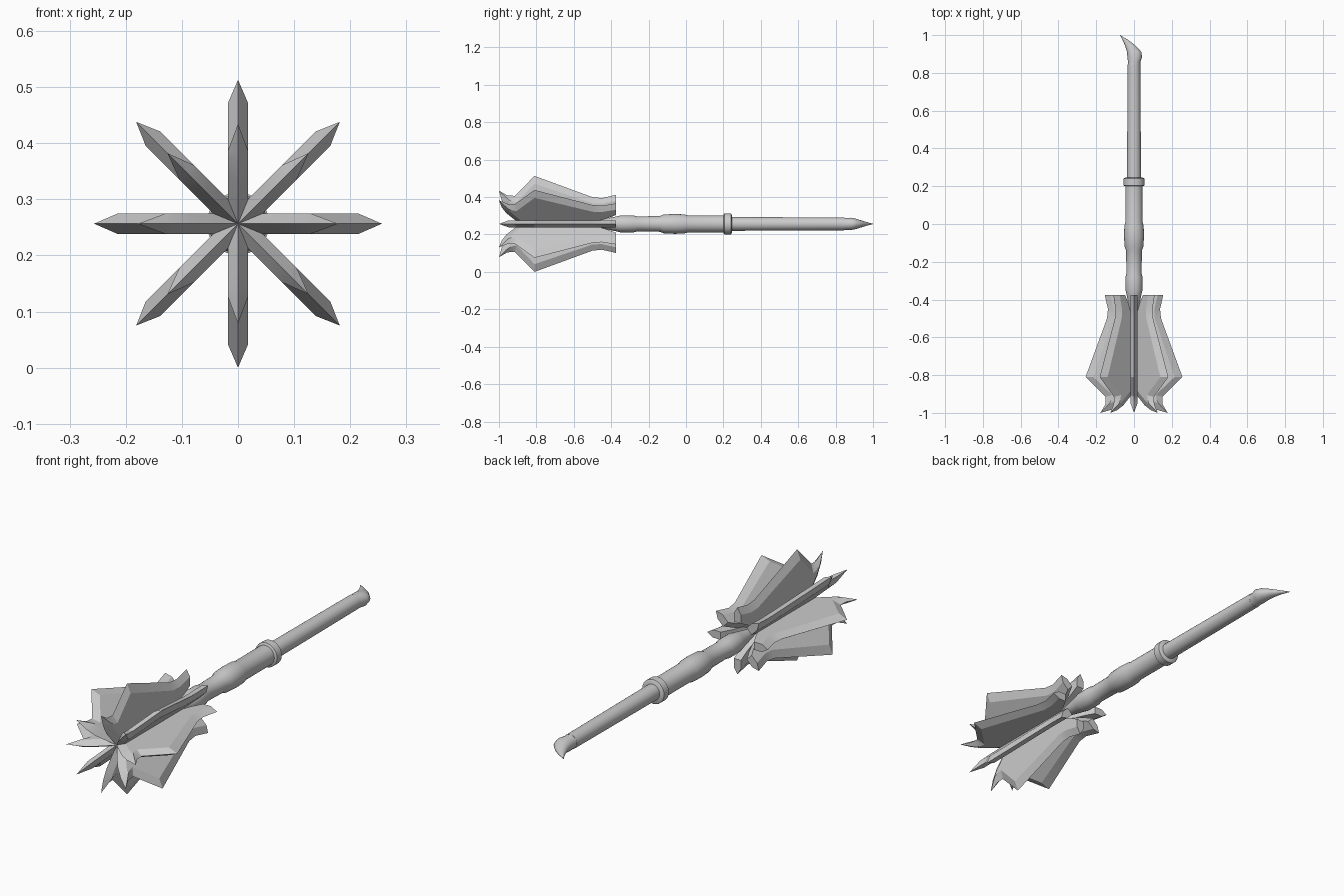
import bpy, bmesh, math
from mathutils import Matrix, Vector

cube = bpy.data.objects.get("Cube")
if cube:
    bpy.data.objects.remove(cube)

AXIS_Z = 0.2565
BLADES = 8
SIDES = 24

steel = bpy.data.materials.new("grey steel")
steel.use_nodes = True
steel.diffuse_color = (0.6, 0.6, 0.6, 1)
steel.node_tree.nodes["Principled BSDF"].inputs["Base Color"].default_value = (0.6, 0.6, 0.6, 1)


def finish(bm, name, angle=30):
    """Turn a bmesh into a smooth-shaded object lying on the weapon's axis."""
    bmesh.ops.remove_doubles(bm, verts=bm.verts, dist=1e-5)
    bmesh.ops.recalc_face_normals(bm, faces=bm.faces)
    mesh = bpy.data.meshes.new(name)
    bm.to_mesh(mesh)
    bm.free()
    mesh.materials.append(steel)
    obj = bpy.data.objects.new(name, mesh)
    bpy.context.collection.objects.link(obj)
    obj.location.z = AXIS_Z
    bpy.ops.object.select_all(action='DESELECT')
    obj.select_set(True)
    bpy.context.view_layer.objects.active = obj
    bpy.ops.object.shade_smooth_by_angle(angle=math.radians(angle))
    return obj


def tube(name, rings):
    """Skin elliptical rings given as left point, right point and half height."""
    bm = bmesh.new()
    loops = []
    for left, right, height in rings:
        a, b = Vector((*left, 0)), Vector((*right, 0))
        mid, half = (a + b) / 2, (b - a) / 2
        loops.append([bm.verts.new(mid + half * math.cos(t) + Vector((0, 0, height * math.sin(t))))
                      for t in (math.tau * i / SIDES for i in range(SIDES))])
    for lo, hi in zip(loops, loops[1:]):
        for i in range(SIDES):
            j = (i + 1) % SIDES
            bm.faces.new((lo[i], lo[j], hi[j], hi[i]))
    bm.faces.new(loops[0])
    bm.faces.new(loops[-1])
    return finish(bm, name, 35)


def lathe(name, profile):
    return tube(name, [((-r, y), (r, y), r) for y, r in profile])


# Handle: tapered socket and swollen grip, collar, plain rod
lathe("grip", [(-0.53, 0.008), (-0.37, 0.04), (-0.35, 0.045), (-0.28, 0.045), (-0.26, 0.04),
               (-0.14, 0.042), (-0.12, 0.05), (-0.06, 0.053), (-0.01, 0.051), (0.01, 0.046),
               (0.21, 0.046)])
lathe("collar", [(0.2, 0.048), (0.205, 0.056), (0.24, 0.056), (0.245, 0.048)])
lathe("rod", [(0.23, 0.037), (0.845, 0.034)])

# Hooked claw on the end of the rod
tube("end_claw", [((-0.034, 0.84), (0.034, 0.84), 0.034),
                  ((-0.031, 0.856), (0.033, 0.856), 0.032),
                  ((-0.035, 0.88), (0.043, 0.885), 0.033),
                  ((-0.037, 0.91), (0.038, 0.912), 0.027),
                  ((-0.046, 0.94), (0.008, 0.945), 0.017),
                  ((-0.058, 0.97), (-0.032, 0.975), 0.008),
                  ((-0.075, 1.0), (-0.074, 1.0), 0.001)])

# Blade outline: sharp edge point, then shoulder point, as (along axis, radius)
EDGE = [((-0.885, 0), (-0.85, 0)), ((-0.915, 0.03), (-0.88, 0.04)),
        ((-0.96, 0.08), (-0.92, 0.085)), ((-0.985, 0.125), (-0.945, 0.115)),
        ((-1.0, 0.178), (-0.95, 0.13)), ((-0.955, 0.152), (-0.93, 0.12)),
        ((-0.915, 0.15), (-0.905, 0.115)), ((-0.81, 0.2565), (-0.81, 0.215)),
        ((-0.5, 0.143), (-0.5, 0.11)), ((-0.45, 0.138), (-0.45, 0.108)),
        ((-0.375, 0.155), (-0.375, 0.125))]
BACK = [(-0.375, 0.085), (-0.42, 0.06), (-0.47, 0.04), (-0.51, 0.015), (-0.52, 0)]
OUTLINE = EDGE + [(p, p) for p in BACK]


def blade(name, angle):
    """A flat plate with ground edges, turned about the weapon's axis."""
    bm = bmesh.new()
    rim = [bm.verts.new((0, y, r)) for (y, r), _ in OUTLINE]
    for side in (-0.018, 0.018):
        face = [bm.verts.new((side, y, r)) for _, (y, r) in OUTLINE]
        bm.faces.new(face)
        for i in range(len(rim)):
            j = (i + 1) % len(rim)
            bm.faces.new((rim[i], rim[j], face[j], face[i]))
    bmesh.ops.transform(bm, matrix=Matrix.Rotation(angle, 4, 'Y'), verts=bm.verts)
    finish(bm, name, 25)


for n in range(BLADES):
    blade(f"blade_{n + 1}", math.tau * n / BLADES)
